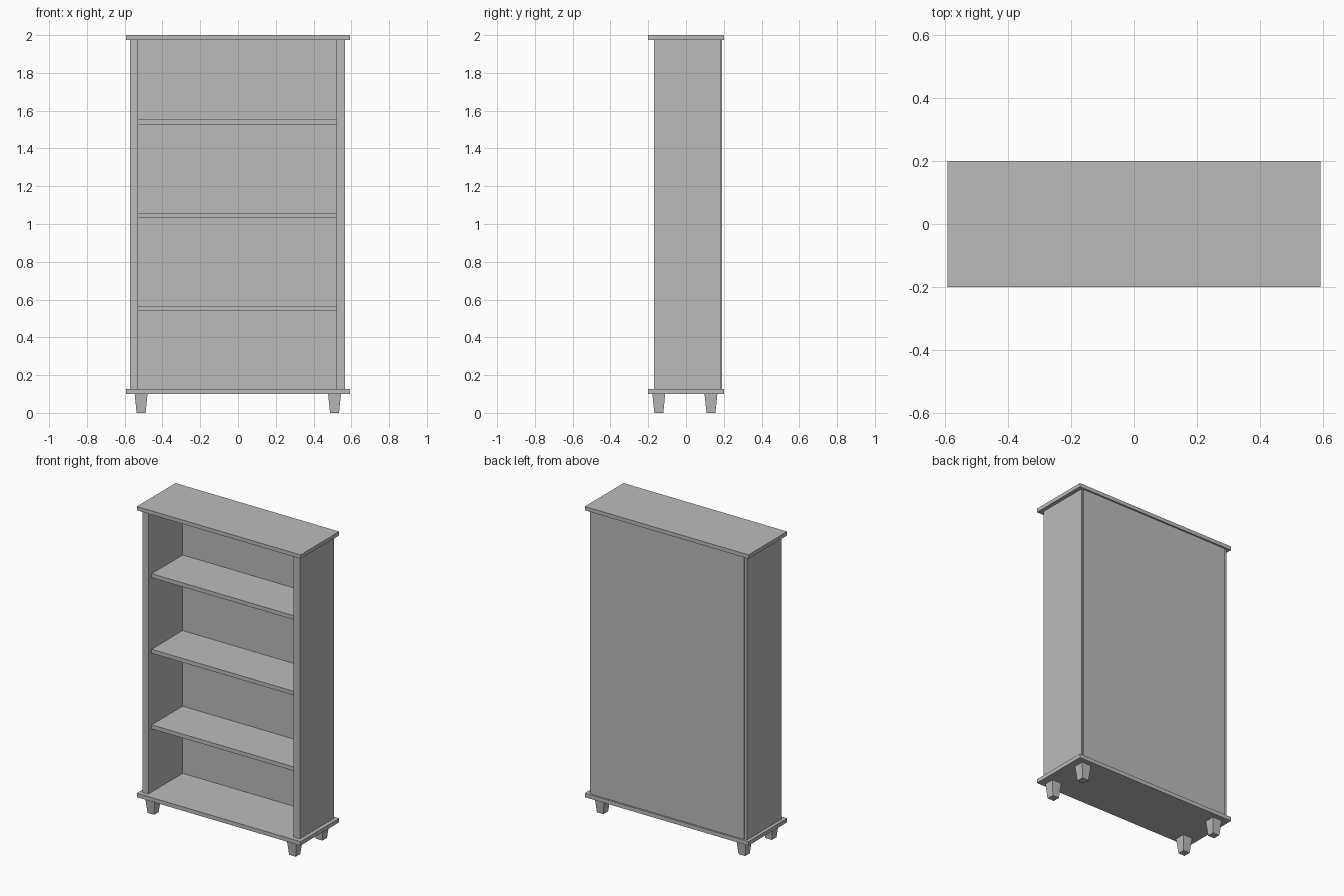
import bpy
import bmesh
from mathutils import Vector

cube = bpy.data.objects.get("Cube")
if cube:
    bpy.data.objects.remove(cube, do_unlink=True)

# One plain grey for the whole bookcase
GREY = (0.5, 0.5, 0.5, 1.0)
grey = bpy.data.materials.new("plain grey")
grey.use_nodes = True
grey.diffuse_color = GREY
grey.node_tree.nodes["Principled BSDF"].inputs["Base Color"].default_value = GREY


def box(name, x, y, z, taper=1.0):
    """Box spanning the given (min, max) ranges; taper scales its lower end."""
    lo, hi = Vector((x[0], y[0], z[0])), Vector((x[1], y[1], z[1]))
    centre, size = (lo + hi) / 2, hi - lo
    bm = bmesh.new()
    bmesh.ops.create_cube(bm, size=1)
    for v in bm.verts:
        if v.co.z < 0:
            v.co.x *= taper
            v.co.y *= taper
        v.co = v.co * size
    mesh = bpy.data.meshes.new(name)
    bm.to_mesh(mesh)
    bm.free()
    mesh.materials.append(grey)
    obj = bpy.data.objects.new(name, mesh)
    obj.location = centre
    bpy.context.collection.objects.link(obj)
    return obj


LEG_TOP, BASE_TOP, TOP_UNDER, HEIGHT = 0.10, 0.126, 1.975, 2.0
BOARD_X, BOARD_Y = (-0.592, 0.592), (-0.2, 0.2)
SIDE_Y = (-0.17, 0.184)
RIGHT_X, LEFT_X = (-0.571, -0.529), (0.522, 0.567)

# Overhanging base and top boards
box("base_board", BOARD_X, BOARD_Y, (LEG_TOP, BASE_TOP))
box("top_board", BOARD_X, BOARD_Y, (TOP_UNDER, HEIGHT))

# Side panels and the thin back panel nailed behind them
box("right_side_panel", RIGHT_X, SIDE_Y, (BASE_TOP, TOP_UNDER))
box("left_side_panel", LEFT_X, SIDE_Y, (BASE_TOP, TOP_UNDER))
box("back_panel", (-0.552, 0.556), (SIDE_Y[1], 0.19), (BASE_TOP, TOP_UNDER))

# Shelves, set back a little from the front edges of the sides
for i in range(3):
    z = 0.539 + i * 0.494
    box(f"shelf_{i + 1}", (RIGHT_X[1], LEFT_X[0]), (-0.136, SIDE_Y[1]), (z, z + 0.026))

# Tapered square legs
HALF = 0.034
for side, x in (("right", -0.513), ("left", 0.511)):
    for end, y in (("front", -0.144), ("back", 0.132)):
        box(f"{end}_{side}_leg", (x - HALF, x + HALF), (y - HALF, y + HALF),
            (0, LEG_TOP), taper=0.7)
